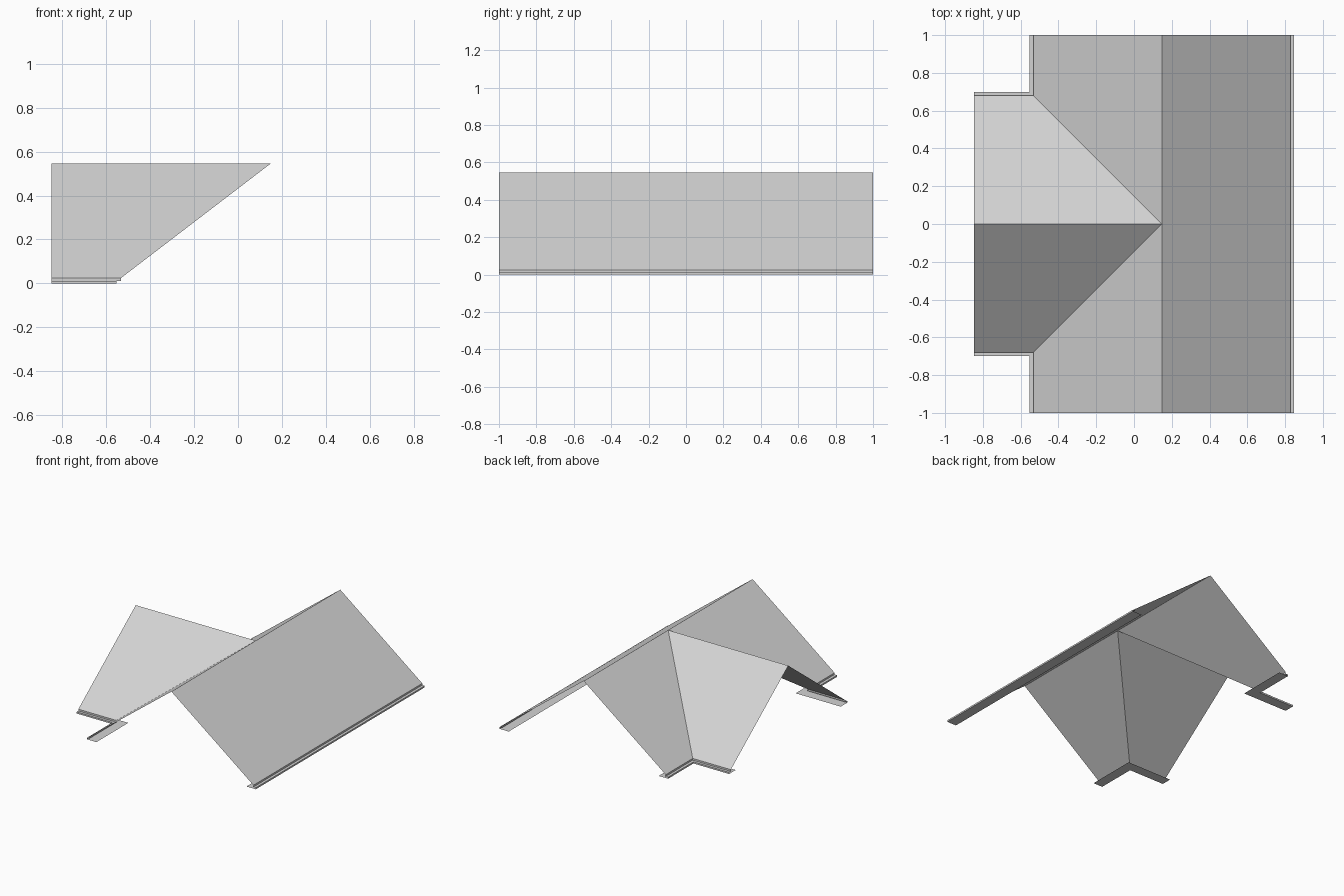
import bpy
import bmesh

cube = bpy.data.objects.get("Cube")
if cube:
    bpy.data.objects.remove(cube, do_unlink=True)

grey = bpy.data.materials.new("light_grey")
grey.use_nodes = True
colour = (0.65, 0.65, 0.65, 1)
grey.diffuse_color = colour
grey.node_tree.nodes["Principled BSDF"].inputs["Base Color"].default_value = colour

RIDGE_X, RIDGE_Z = 0.148, 0.545
HALF = 0.70          # ridge to outer edge of the eave trim
LIP = 0.02           # trim projection beyond the roof edge
EAVE_Z = 0.025
END_Y = 1.0
WING_X = -0.848      # open end of the cross gable
# Eave trim section: (distance inward, height)
TRIM = [(LIP, EAVE_Z), (LIP, 0.012), (0, 0.012), (0, 0), (0.078, 0)]


def make_object(name, faces):
    """Build a sheet object from polygons, merging shared corners."""
    bm = bmesh.new()
    for points in faces:
        bm.faces.new([bm.verts.new(p) for p in points])
    bmesh.ops.remove_doubles(bm, verts=bm.verts, dist=0.0001)
    mesh = bpy.data.meshes.new(name)
    bm.to_mesh(mesh)
    bm.free()
    mesh.materials.append(grey)
    obj = bpy.data.objects.new(name, mesh)
    bpy.context.collection.objects.link(obj)


def mirrored(face):
    """Mirror a polygon across the cross ridge, keeping it facing out."""
    return [(x, -y, z) for x, y, z in reversed(face)]


def sweep(path):
    """Sweep the trim section along a path given as a function of inset."""
    rows = [[(x, y, z) for x, y in path(inset)] for inset, z in TRIM]
    faces = []
    for top, low in zip(rows, rows[1:]):
        for i in range(len(top) - 1):
            faces.append([top[i], low[i], low[i + 1], top[i + 1]])
    return faces


# Main roof slopes
run = HALF - LIP
peak = (RIDGE_X, 0, RIDGE_Z)
valley = (RIDGE_X - run, -run, EAVE_Z)
left_slope = [(RIDGE_X + run, -END_Y, EAVE_Z), (RIDGE_X + run, END_Y, EAVE_Z),
              (RIDGE_X, END_Y, RIDGE_Z), peak, (RIDGE_X, -END_Y, RIDGE_Z)]
right_slope = [(RIDGE_X, -END_Y, RIDGE_Z), peak, valley,
               (RIDGE_X - run, -END_Y, EAVE_Z)]
make_object("main_roof", [left_slope, right_slope, mirrored(right_slope)])

# Cross gable, meeting the main roof along the valleys
wing = [(WING_X, 0, RIDGE_Z), (WING_X, -run, EAVE_Z), valley, peak]
make_object("cross_gable_roof", [wing, mirrored(wing)])


# Stepped fascia and soffit strips
def straight_eave(inset):
    x = RIDGE_X + HALF - inset
    return [(x, -END_Y), (x, END_Y)]


def corner_eave(inset):
    x, y = RIDGE_X - HALF + inset, -HALF + inset
    return [(WING_X, y), (x, y), (x, -END_Y)]


corner = sweep(corner_eave)
make_object("left_eave_trim", sweep(straight_eave))
make_object("front_corner_eave_trim", corner)
make_object("back_corner_eave_trim", [mirrored(f) for f in corner])
